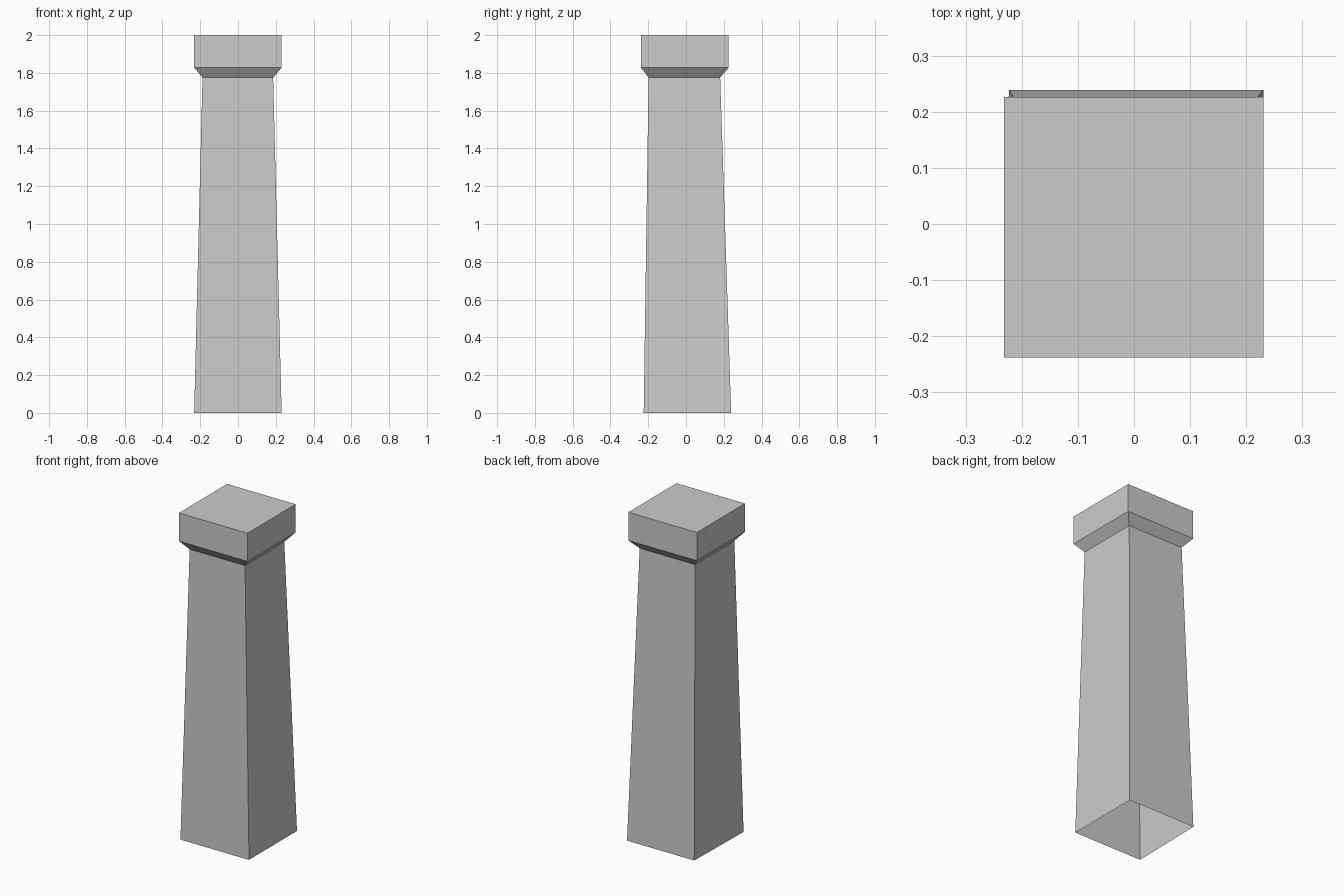
import bpy
import bmesh

old = bpy.data.objects.get("Cube")
if old:
    bpy.data.objects.remove(old, do_unlink=True)

stone = bpy.data.materials.new("grey_stone")
stone.use_nodes = True
grey = (0.6, 0.6, 0.6, 1)
stone.diffuse_color = grey
stone.node_tree.nodes["Principled BSDF"].inputs["Base Color"].default_value = grey


def rect(x0, x1, y0, y1, z, skew=0):
    """Corners of a level rectangle; skew shifts the back left-hand corner."""
    return [(x0, y0, z), (x1, y0, z), (x1, y1, z), (x0 + skew, y1, z)]


def section(name, lower, upper, closed_top=False):
    """Four-sided hollow section between two rectangles."""
    bm = bmesh.new()
    low = [bm.verts.new(p) for p in lower]
    high = [bm.verts.new(p) for p in upper]
    for i in range(4):
        j = (i + 1) % 4
        bm.faces.new((low[i], low[j], high[j], high[i]))
    if closed_top:
        bm.faces.new(high)
    mesh = bpy.data.meshes.new(name)
    bm.to_mesh(mesh)
    bm.free()
    mesh.materials.append(stone)
    obj = bpy.data.objects.new(name, mesh)
    bpy.context.collection.objects.link(obj)


# Cross-sections from the ground up
base = rect(-0.232, 0.231, -0.224, 0.239, 0, skew=0.009)
neck = rect(-0.188, 0.186, -0.198, 0.181, 1.775)
cap_bottom = rect(-0.232, 0.231, -0.238, 0.226, 1.828)
cap_top = rect(-0.232, 0.231, -0.238, 0.226, 2)

# Tapered open-bottomed shaft, flared collar and square cap
section("shaft", base, neck)
section("collar", neck, cap_bottom)
section("cap", cap_bottom, cap_top, closed_top=True)
